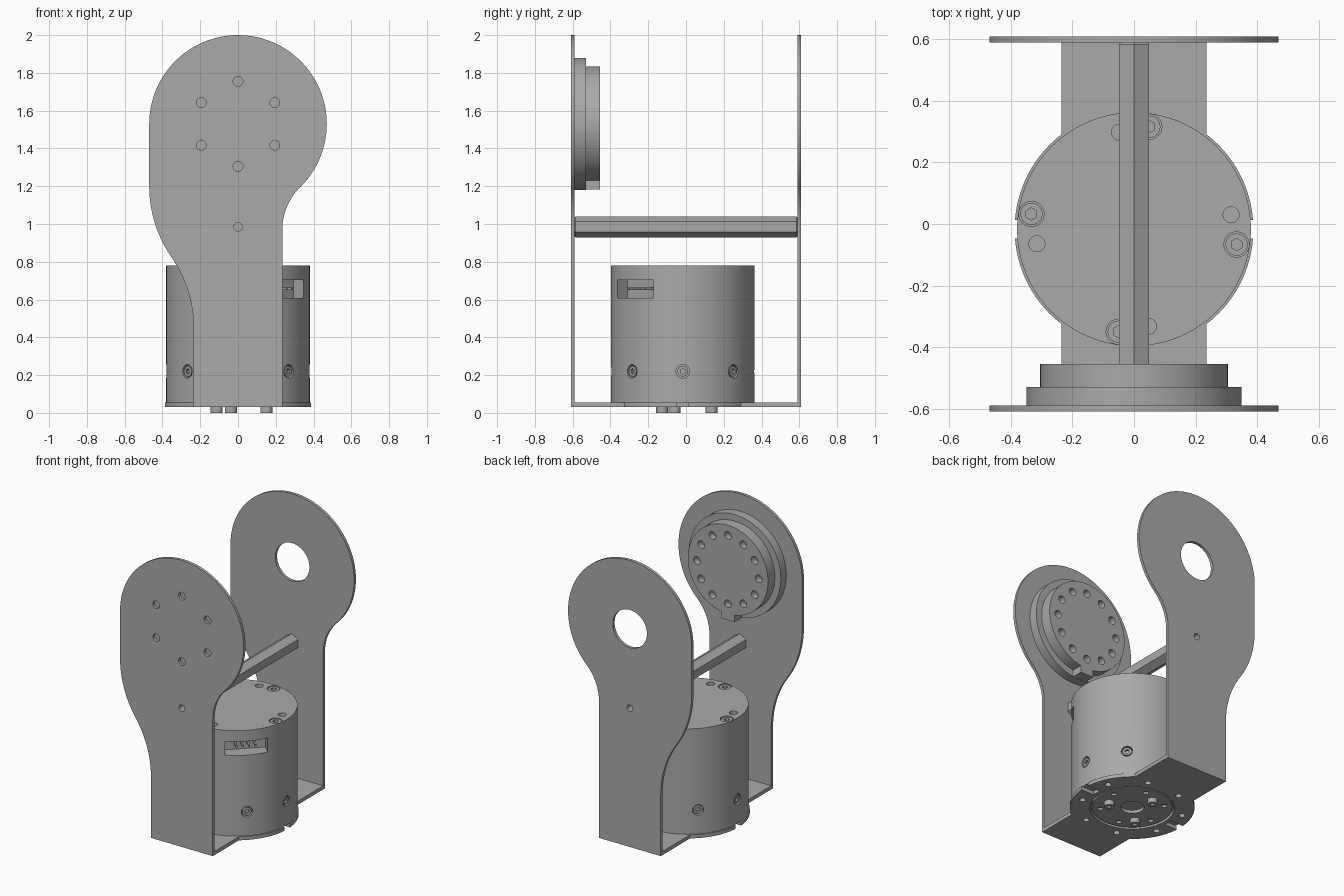
import bpy, bmesh
from math import cos, sin, pi, radians, acos, atan2
from mathutils import Vector, Matrix

if "Cube" in bpy.data.objects:
    bpy.data.objects.remove(bpy.data.objects["Cube"])

grey = bpy.data.materials.new("machined_grey")
grey.use_nodes = True
grey.diffuse_color = (0.4, 0.4, 0.4, 1)
grey.node_tree.nodes["Principled BSDF"].inputs["Base Color"].default_value = (0.4, 0.4, 0.4, 1)

CY = -0.017           # motor axis offset in y
BODY_R, BODY_TOP = 0.38, 0.78
FLOOR, FLOOR_TOP = 0.03, 0.055
HEAD_Z = 1.53         # centre of the round plate heads
ROD_Z = 0.985
INNER, OUTER = 0.59, 0.61
UP, DOWN, BACK = Vector((0, 0, 1)), Vector((0, 0, -1)), Vector((0, 1, 0))


def aim(at, direction):
    """Matrix with local Z along a direction and local Y upward."""
    return Matrix.Translation(at) @ Vector(direction).to_track_quat('Z', 'Y').to_matrix().to_4x4()


def add_cyl(bm, at, direction, r, depth, seg=24):
    """Cylinder starting at a point and running along a direction."""
    m = aim(at, direction) @ Matrix.Translation((0, 0, depth / 2))
    return bmesh.ops.create_cone(bm, cap_ends=True, segments=seg, radius1=r,
                                 radius2=r, depth=depth, matrix=m)["verts"]


def add_box(bm, m, size):
    bmesh.ops.create_cube(bm, size=1, matrix=m @ Matrix.Diagonal((*size, 1)))


def finish(name, bm):
    bmesh.ops.recalc_face_normals(bm, faces=bm.faces[:])
    mesh = bpy.data.meshes.new(name)
    bm.to_mesh(mesh)
    bm.free()
    mesh.materials.append(grey)
    ob = bpy.data.objects.new(name, mesh)
    bpy.context.collection.objects.link(ob)
    return ob


def bake(ob):
    """Replace the mesh by its modified result."""
    bpy.context.view_layer.update()
    result = ob.evaluated_get(bpy.context.evaluated_depsgraph_get())
    mesh = bpy.data.meshes.new_from_object(result)
    ob.modifiers.clear()
    ob.data = mesh


def carve(ob, bm):
    cutter = finish("cutter", bm)
    cutter.hide_render = True
    mod = ob.modifiers.new("cut", 'BOOLEAN')
    mod.operation, mod.solver, mod.object = 'DIFFERENCE', 'EXACT', cutter
    bake(ob)
    bpy.data.objects.remove(cutter)


def cylinder(name, at, direction, r, depth, seg=96):
    bm = bmesh.new()
    add_cyl(bm, at, direction, r, depth, seg)
    return finish(name, bm)


def prism(name, pts, lo, hi, along_y):
    """Extrude a 2D outline along y (outline in xz) or along z (outline in xy)."""
    bm = bmesh.new()
    place = (lambda u, v: (u, lo, v)) if along_y else (lambda u, v: (u, v, lo))
    face = bm.faces.new([bm.verts.new(place(u, v)) for u, v in pts])
    new = bmesh.ops.extrude_face_region(bm, geom=[face])["geom"]
    shift = (BACK if along_y else UP) * (hi - lo)
    bmesh.ops.translate(bm, vec=shift, verts=[g for g in new if isinstance(g, bmesh.types.BMVert)])
    return finish(name, bm)


def arc(cx, cy, r, start, end, n=24):
    return [(cx + r * cos(start + (end - start) * i / n),
             cy + r * sin(start + (end - start) * i / n)) for i in range(n + 1)]


def ring(cx, cy, r, count, start=0.0):
    return arc(cx, cy, r, start, start + 2 * pi, count)[:-1]


def screw(name, at, direction, r):
    """Screw head with a six-sided socket, flush with the given point."""
    d = Vector(direction)
    head = cylinder(name, Vector(at) - d * 0.03, d, r, 0.026, 24)
    bm = bmesh.new()
    add_cyl(bm, Vector(at) - d * 0.02, d, r * 0.55, 0.05, 6)
    carve(head, bm)


# Side plates: round head, straight edge, S-curve and narrow foot
W, HR = 0.235, 0.47
R2 = 0.315
neck = atan2(-0.56, W + R2)
R1 = 0.657
bend = atan2(-0.375, -0.54)
outline = ([(-W, FLOOR), (W, FLOOR)]
           + arc(W + R2, 0.97, R2, pi, pi + neck)
           + arc(0, HEAD_Z, HR, neck, pi, 64)
           + arc(R1 - HR, 1.2, R1, -pi, bend)
           + arc(-W - R1, 0.45, R1, bend + pi, 0))

front = prism("front_plate", outline, -OUTER, -INNER, True)
bm = bmesh.new()
for x, z in ring(0, HEAD_Z, 0.225, 6, pi / 2):
    add_cyl(bm, (x, -0.7, z), BACK, 0.026, 0.2)
add_cyl(bm, (0, -0.7, ROD_Z), BACK, 0.022, 0.2)
carve(front, bm)

back = prism("back_plate", outline, INNER, OUTER, True)
bm = bmesh.new()
add_cyl(bm, (0, 0.5, HEAD_Z), BACK, 0.13, 0.2, 64)
add_cyl(bm, (0, 0.5, ROD_Z), BACK, 0.022, 0.2)
carve(back, bm)

# Base plate: strip with a round motor seat, notches and mounting holes
SEAT = 0.388
a = acos(W / SEAT)
base = prism("base_plate", arc(0, CY, SEAT, -a, a, 40) + [(W, INNER), (-W, INNER)]
             + arc(0, CY, SEAT, pi - a, pi + a, 40) + [(-W, -INNER), (W, -INNER)],
             FLOOR, FLOOR_TOP, False)
bm = bmesh.new()
add_cyl(bm, (0, CY, 0), UP, 0.264, 0.1, 64)
for x, y in ring(0, CY, 0.325, 8, pi / 8):
    add_cyl(bm, (x, y, 0), UP, 0.02, 0.1)
for side in (-1, 1):
    add_box(bm, Matrix.Translation((side * 0.39, CY, 0.05)), (0.2, 0.06, 0.1))
carve(base, bm)

# Motor body with screw recesses, small pits and a socket pocket
body = cylinder("motor_body", (0, CY, FLOOR_TOP), UP, BODY_R, BODY_TOP - FLOOR_TOP, 128)
top_screws = ring(0, CY, 0.337, 4, radians(81.5))
top_pits = ring(0, CY, 0.319, 4, radians(98.5))
bm = bmesh.new()
for x, y in top_screws:
    add_cyl(bm, (x, y, BODY_TOP - 0.03), UP, 0.041, 0.1)
for x, y in top_pits:
    add_cyl(bm, (x, y, BODY_TOP - 0.03), UP, 0.026, 0.1)
side_dirs = [Vector((x, y, 0)) for x, y in ring(0, 0, 1, 8)]
axis_low = Vector((0, CY, 0.22))
for d in side_dirs:
    add_cyl(bm, axis_low + d * (BODY_R - 0.035), d, 0.036, 0.1)
port = Vector((1, -1, 0)).normalized()
port_at = Vector((0, CY, 0.657))
add_box(bm, aim(port_at + port * 0.38, port), (0.27, 0.095, 0.2))
carve(body, bm)

for i, (x, y) in enumerate(top_screws):
    screw(f"top_screw_{i + 1}", (x, y, BODY_TOP), UP, 0.036)
for i, d in enumerate(side_dirs):
    screw(f"side_screw_{i + 1}", axis_low + d * BODY_R, d, 0.028)

# Socket: hollow housing with a keyed opening and contact pins
housing = bmesh.new()
add_box(housing, aim(port_at + port * 0.312, port), (0.23, 0.078, 0.07))
socket = finish("socket_housing", housing)
bm = bmesh.new()
add_box(bm, aim(port_at + port * 0.34, port), (0.19, 0.046, 0.09))
add_box(bm, aim(port_at + port * 0.34 + UP * 0.03, port), (0.08, 0.03, 0.05))
carve(socket, bm)
bm = bmesh.new()
for k in (-1.5, -0.5, 0.5, 1.5):
    add_box(bm, aim(port_at + port * 0.315, port) @ Matrix.Translation((k * 0.04, 0, 0)),
            (0.012, 0.012, 0.06))
finish("socket_pins", bm)

# Rotor under the motor with a bore, small holes and three pegs
rotor = cylinder("rotor_disc", (0, CY, 0.034), UP, 0.25, 0.03)
bm = bmesh.new()
add_cyl(bm, (0, CY, 0), UP, 0.074, 0.055, 48)
for x, y in ring(0, CY, 0.2, 6, radians(15)):
    add_cyl(bm, (x, y, 0), UP, 0.018, 0.05)
carve(rotor, bm)
for i, (x, y) in enumerate(ring(0, CY, 0.157, 3, radians(-16))):
    peg = cylinder(f"rotor_peg_{i + 1}", (x, y, 0), UP, 0.032, 0.04, 32)
    bm = bmesh.new()
    add_cyl(bm, (x, y, 0.015), DOWN, 0.016, 0.05, 6)
    carve(peg, bm)

# Six-sided brace rod between the plates
rod = cylinder("brace_rod", (0, -INNER, ROD_Z), BACK, 0.056, 2 * INNER, 6)
bevel = rod.modifiers.new("end_chamfer", 'BEVEL')
bevel.width, bevel.segments, bevel.angle_limit = 0.006, 1, radians(75)
bake(rod)
bm = bmesh.new()
for s in (-1, 1):
    add_cyl(bm, (0, s * 0.7, ROD_Z), BACK * -s, 0.022, 0.2)
carve(rod, bm)

# Output flange: wide disc, then a keyed hub with twelve holes
cylinder("flange_disc", (0, -INNER, HEAD_Z), BACK, 0.35, 0.06, 128)
key = acos(0.05 / 0.305)
hub = prism("flange_hub", arc(0, HEAD_Z, 0.305, -key, pi + key, 96)
            + [(-0.05, 1.182), (0.05, 1.182)], -0.53, -0.455, True)
bm = bmesh.new()
for x, z in ring(0, HEAD_Z, 0.235, 12):
    add_cyl(bm, (x, -0.5, z), BACK, 0.026, 0.1)
carve(hub, bm)

# Smooth curved walls, keep hard edges
bpy.ops.object.select_all(action='DESELECT')
for ob in bpy.context.scene.objects:
    if ob.type == 'MESH':
        ob.select_set(True)
        bpy.context.view_layer.objects.active = ob
bpy.ops.object.shade_smooth_by_angle(angle=radians(30))
